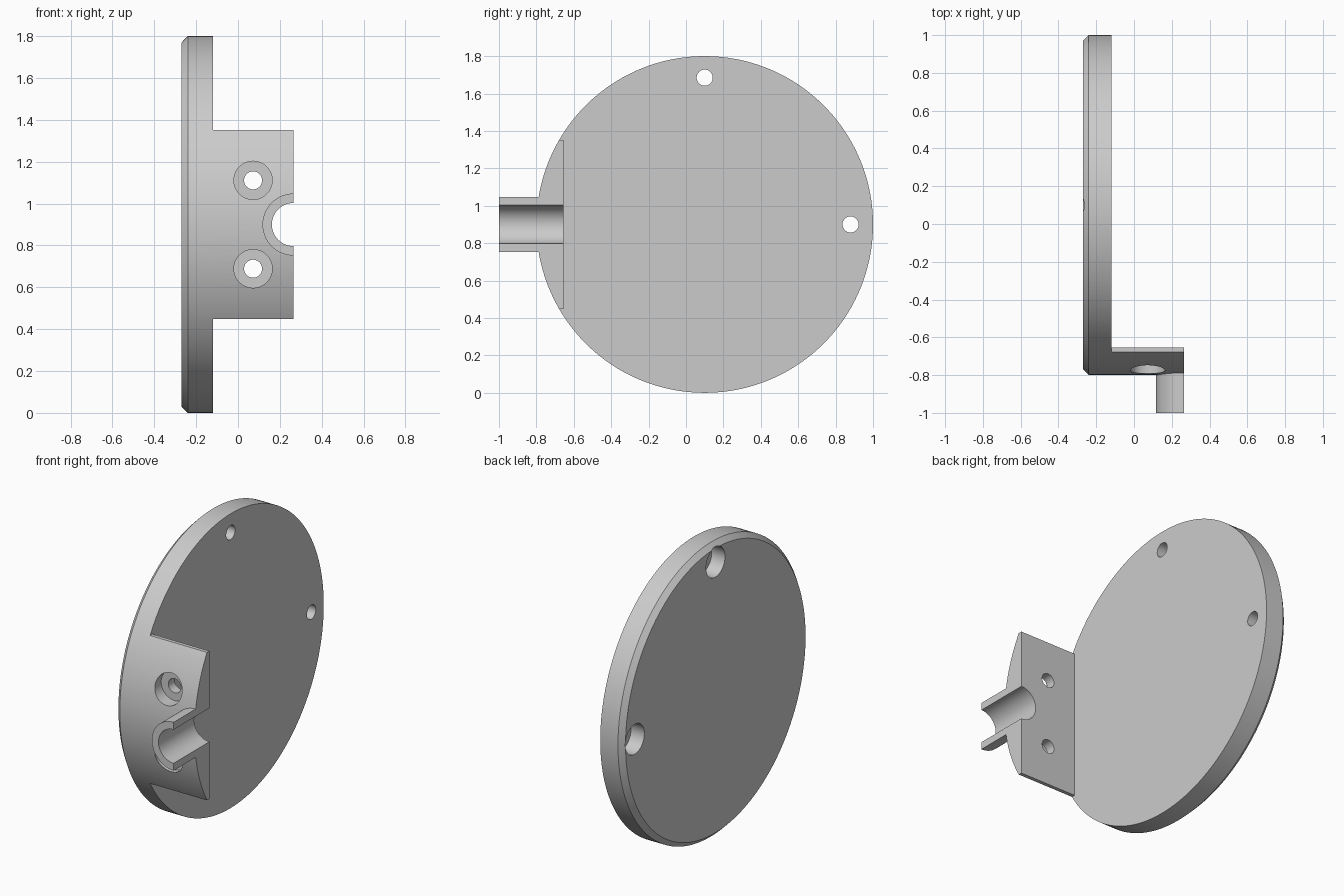
import bpy
import math
from mathutils import Vector

cube = bpy.data.objects.get("Cube")
if cube:
    bpy.data.objects.remove(cube, do_unlink=True)

CY, CZ, R = 0.1, 0.9, 0.9            # disc centre and radius
BACK, FACE, EDGE = -0.27, -0.12, 0.265  # x of disc back, disc face, bracket edge

grey = bpy.data.materials.new("plain_grey")
grey.use_nodes = True
colour = (0.6, 0.6, 0.6, 1)
grey.diffuse_color = colour
grey.node_tree.nodes["Principled BSDF"].inputs["Base Color"].default_value = colour


def lathe(name, axis, centre, profile, sides):
    """Closed solid turned about an axis; profile is (position, radius) pairs."""
    turn = Vector((0, 0, 1)).rotation_difference(Vector(axis)).to_matrix()
    verts, faces = [], []
    for pos, rad in profile:
        for i in range(sides):
            a = math.tau * i / sides
            verts.append(turn @ Vector((rad * math.cos(a), rad * math.sin(a), pos)) + Vector(centre))
    for k in range(len(profile) - 1):
        for i in range(sides):
            j = (i + 1) % sides
            faces.append((k * sides + i, k * sides + j, (k + 1) * sides + j, (k + 1) * sides + i))
    faces.append(tuple(reversed(range(sides))))
    faces.append(tuple(range((len(profile) - 1) * sides, len(profile) * sides)))
    return make(name, verts, faces)


def box(name, low, high):
    verts = [(x, y, z) for x in (low[0], high[0]) for y in (low[1], high[1]) for z in (low[2], high[2])]
    faces = [(0, 1, 3, 2), (4, 6, 7, 5), (0, 4, 5, 1), (2, 3, 7, 6), (0, 2, 6, 4), (1, 5, 7, 3)]
    return make(name, verts, faces)


def make(name, verts, faces):
    mesh = bpy.data.meshes.new(name)
    mesh.from_pydata(verts, [], faces)
    mesh.materials.append(grey)
    obj = bpy.data.objects.new(name, mesh)
    bpy.context.collection.objects.link(obj)
    return obj


def combine(target, tool, operation="DIFFERENCE"):
    mod = target.modifiers.new(operation.title(), "BOOLEAN")
    mod.operation, mod.object, mod.solver = operation, tool, "EXACT"
    bpy.context.view_layer.objects.active = target
    bpy.ops.object.modifier_apply(modifier=mod.name)
    bpy.data.objects.remove(tool, do_unlink=True)


# Chamfered disc, long enough to carry the bracket
body = lathe("disc_with_bracket", (1, 0, 0), (0, CY, CZ),
             [(BACK, R - 0.03), (BACK + 0.03, R), (EDGE, R)], 192)

# Trim everything in front of the disc face except the bracket
combine(body, box("behind_bracket", (FACE, -0.655, -1), (1, 2, 3)))
combine(body, box("above_bracket", (FACE, -2, CZ + 0.4525), (1, 2, 3)))
combine(body, box("below_bracket", (FACE, -2, -1), (1, 2, CZ - 0.4525)))

# Half-round spout with its bore
combine(body, lathe("spout", (0, 1, 0), (EDGE, 0, CZ), [(-1, 0.148), (-0.7, 0.148)], 96), "UNION")
combine(body, box("spout_half", (EDGE, -2, -1), (1, 2, 3)))
combine(body, lathe("bore", (0, 1, 0), (EDGE, 0, CZ), [(-1.2, 0.103), (-0.5, 0.103)], 96))


def screw_hole(axis, centre, start, floor, end):
    steps = [(start, 0.0915), (floor, 0.0915), (floor, 0.043), (end, 0.043)]
    combine(body, lathe("screw_hole", axis, centre, steps, 64))


# Counterbored holes in the bracket and in the disc
for side in (-1, 1):
    screw_hole((0, 1, 0), (0.072, 0, CZ + side * 0.211), -0.95, -0.715, -0.5)
for y, z in ((CY, CZ + 0.785), (CY + 0.78, CZ)):
    screw_hole((1, 0, 0), (0, y, z), -0.4, -0.18, 0)

bpy.ops.object.select_all(action="DESELECT")
body.select_set(True)
bpy.context.view_layer.objects.active = body
bpy.ops.object.shade_smooth_by_angle(angle=math.radians(25))
